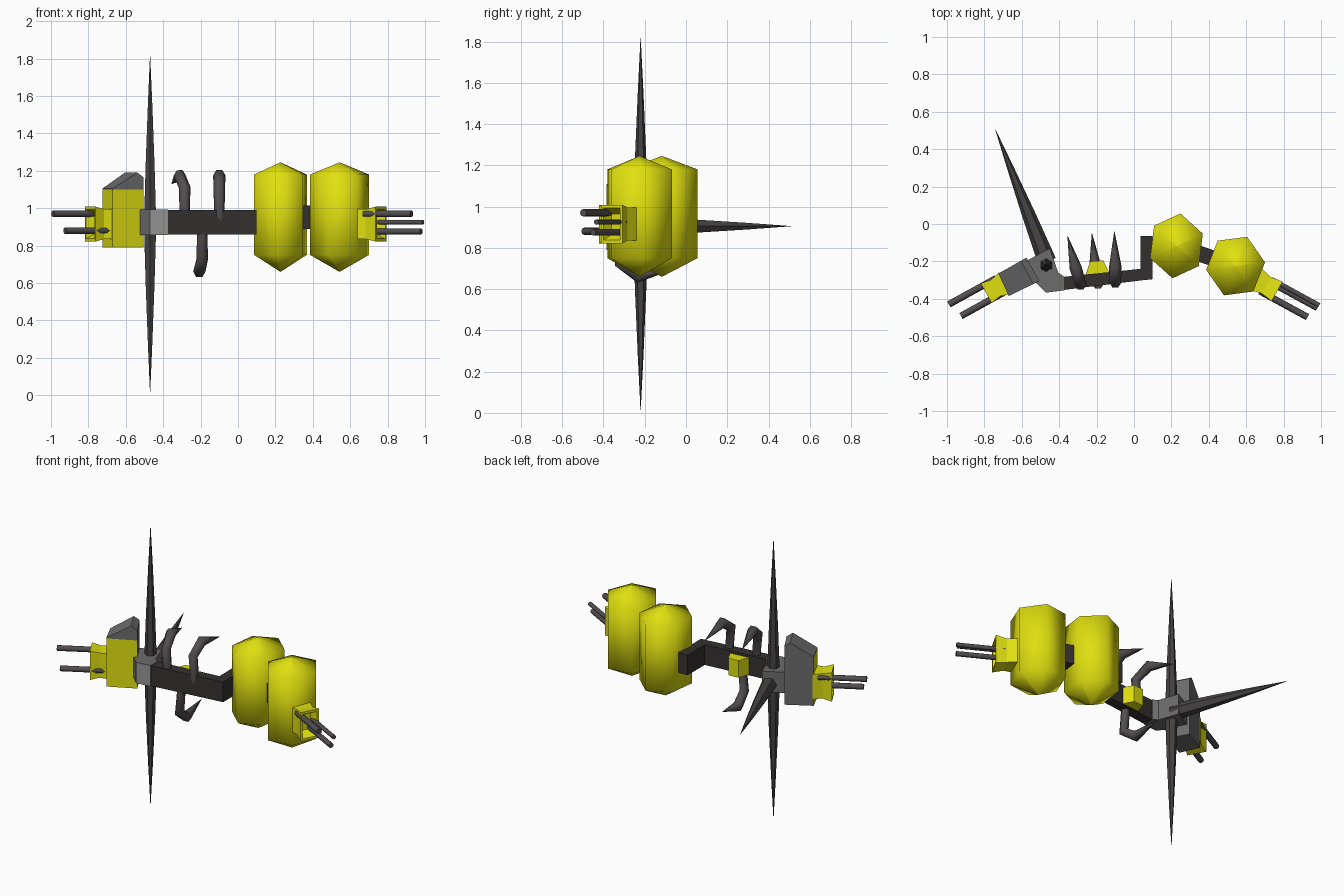
import bpy, bmesh, math
from mathutils import Vector as V

if "Cube" in bpy.data.objects:
    bpy.data.objects.remove(bpy.data.objects["Cube"])


def material(name, r, g, b):
    m = bpy.data.materials.new(name)
    m.diffuse_color = (r, g, b, 1)
    m.use_nodes = True
    m.node_tree.nodes["Principled BSDF"].inputs["Base Color"].default_value = m.diffuse_color
    return m


YELLOW = material("yellow", 0.74, 0.74, 0.005)
DARK = material("dark grey", 0.036, 0.03, 0.03)
SPIKE = material("spike grey", 0.06, 0.055, 0.055)
CLAW = material("claw grey", 0.085, 0.075, 0.078)
GREY = material("mid grey", 0.15, 0.15, 0.15)
LIGHT = material("light grey", 0.3, 0.3, 0.3)


def loft(name, rings, mat, smooth=False):
    """Skin a list of rings with equal point counts and cap both ends."""
    bm = bmesh.new()
    rows = [[bm.verts.new(p) for p in r] for r in rings]
    n = len(rows[0])
    for a, b in zip(rows, rows[1:]):
        for i in range(n):
            bm.faces.new((a[i], a[(i + 1) % n], b[(i + 1) % n], b[i]))
    bm.faces.new(rows[0][::-1])
    bm.faces.new(rows[-1])
    bmesh.ops.remove_doubles(bm, verts=bm.verts, dist=0.0002)
    bmesh.ops.recalc_face_normals(bm, faces=bm.faces)
    me = bpy.data.meshes.new(name)
    bm.to_mesh(me)
    bm.free()
    me.materials.append(mat)
    ob = bpy.data.objects.new(name, me)
    bpy.context.collection.objects.link(ob)
    if smooth:
        bpy.ops.object.select_all(action='DESELECT')
        ob.select_set(True)
        bpy.context.view_layer.objects.active = ob
        bpy.ops.object.shade_smooth_by_angle(angle=math.radians(70))
    return ob


def frame(d):
    d = V(d).normalized()
    u = d.cross(V((1, 0, 0)) if abs(d.z) > 0.9 else V((0, 0, 1))).normalized()
    return d, u, u.cross(d)


def ring(c, axis, r, n=6, phase=0.0):
    _, u, v = frame(axis)
    return [V(c) + r * (u * math.cos(phase + i * math.tau / n) +
                        v * math.sin(phase + i * math.tau / n)) for i in range(n)]


def rect(c, axis, w, h):
    _, u, v = frame(axis)
    return [V(c) + u * w * a + v * h * b for a, b in ((-1, -1), (1, -1), (1, 1), (-1, 1))]


def prism(name, pts, z0, z1, mat):
    return loft(name, [[V((x, y, z)) for x, y in pts] for z in (z0, z1)], mat)


def recolour(ob, mat, rule):
    ob.data.materials.append(mat)
    for p in ob.data.polygons:
        if rule(p.normal):
            p.material_index = 1


# Two hexagonal tanks with pointed caps
def tank(name, cx, cy, phase, sx, sy):
    prof = [(0.001, 0.66), (0.165, 0.75), (0.165, 1.18), (0.001, 1.245)]
    rings = [[V((cx + r * sx * math.cos(phase + i * math.pi / 3),
                 cy + r * sy * math.sin(phase + i * math.pi / 3), z)) for i in range(6)]
             for r, z in prof]
    loft(name, rings, YELLOW, True)


tank("inner_tank", 0.227, -0.117, math.radians(22), 0.92, 1.06)
tank("outer_tank", 0.543, -0.225, math.radians(7), 0.96, 1.03)
link = V((0.32, -0.11, 0))
loft("tank_link", [rect(V((x, -0.117 - (x - 0.227) * 0.34, 0.952)), link, 0.042, 0.062)
                   for x in (0.3, 0.48)], DARK)

# Main bar with its elbow behind the inner tank
prism("main_bar", [(-0.42, -0.358), (0.035, -0.302), (0.10, -0.295), (0.10, -0.065),
                   (0.035, -0.065), (0.035, -0.24), (-0.40, -0.285)], 0.86, 0.99, DARK)
prism("bar_pad", [(-0.26, -0.275), (-0.13, -0.265), (-0.165, -0.195), (-0.235, -0.2)],
      0.865, 0.975, YELLOW)

# Hub that carries the spikes
hub = prism("spike_hub", [(-0.58, -0.2), (-0.45, -0.13), (-0.405, -0.26), (-0.375, -0.28),
                          (-0.375, -0.355), (-0.47, -0.367), (-0.54, -0.3)], 0.858, 0.992, GREY)
recolour(hub, LIGHT, lambda n: n.y < -0.9)


# Three long spikes
def spike(name, base, tip, r):
    base, tip = V(base), V(tip)
    d = tip - base
    loft(name, [ring(base + d * t, d, r * k, 6) for t, k in
                ((0, 1), (0.35, 0.72), (0.7, 0.36), (1, 0.001))], SPIKE)


C = (-0.47, -0.22, 0.915)
spike("upper_spike", C, (-0.47, -0.22, 1.83), 0.038)
spike("lower_spike", C, (-0.47, -0.22, 0.0), 0.038)
spike("rear_spike", (-0.465, -0.2, 0.905), (-0.745, 0.515, 0.905), 0.05)

# Left block: yellow front, grey back, with a wedge on top
BLOCK = [(-0.725, -0.265), (-0.575, -0.18), (-0.505, -0.305), (-0.67, -0.385)]
block = prism("left_block", BLOCK, 0.79, 1.10, GREY)
recolour(block, YELLOW, lambda n: n.y < -0.1)
a, b, c, d = [V(p) for p in BLOCK]
loft("block_wedge", [[V((*p, 1.10)), V((*q, 1.10)), V((*q, 1.165)),
                      V((*p.lerp(q, 0.8), 1.19)), V((*p, 1.105))]
                     for p, q in ((a, b), (d, c))], GREY)


# Flared gun mounts, hollow at the outer end
def mount(name, p, q):
    p, q = V(p), V(q)
    d = q - p
    loft(name, [rect(p, d, 0.066, 0.08), rect(p.lerp(q, 0.5), d, 0.05, 0.08),
                rect(q, d, 0.06, 0.093), rect(q, d, 0.047, 0.078),
                rect(p.lerp(q, 0.6), d, 0.03, 0.05)], YELLOW)


mount("left_mount", (-0.69, -0.315, 0.915), (-0.79, -0.37, 0.915))
mount("right_mount", (0.65, -0.295, 0.915), (0.765, -0.36, 0.915))


# Gun barrels
def barrel(name, tip, direction, r):
    d = V(direction).normalized()
    loft(name, [ring(V(tip) - d * s, d, r, 8) for s in (0.29, 0)], CLAW, True)


LD, RD = (-0.87, -0.48, 0), (0.88, -0.48, 0)
barrel("left_barrel_upper", (-0.99, -0.43, 0.97), LD, 0.018)
barrel("left_barrel_lower", (-0.925, -0.492, 0.88), LD, 0.018)
barrel("right_barrel_upper", (0.928, -0.498, 0.97), RD, 0.018)
barrel("right_barrel_middle", (0.99, -0.435, 0.925), RD, 0.013)
barrel("right_barrel_lower", (0.98, -0.45, 0.875), RD, 0.016)


# Curved claws gripping over and under the bar
def claw(name, pts):
    pts = [V(p) for p in pts]
    radii = (0.027, 0.031, 0.033, 0.001)
    rings = []
    for i, p in enumerate(pts):
        t = ((p - pts[max(i - 1, 0)]).normalized() +
             (pts[min(i + 1, len(pts) - 1)] - p).normalized()).normalized()
        # keep one sideways axis so the skin does not twist
        u = V((1, 0, 0)) - t * t.x
        u.normalize()
        w = t.cross(u)
        rings.append([p + radii[i] * (u * math.cos(k * math.pi / 3) + w * math.sin(k * math.pi / 3))
                      for k in range(6)])
    loft(name, rings, CLAW, True)


claw("upper_claw_left", [(-0.285, -0.305, 0.94), (-0.285, -0.325, 1.11),
                         (-0.312, -0.235, 1.175), (-0.355, -0.065, 1.13)])
claw("upper_claw_right", [(-0.10, -0.295, 0.94), (-0.10, -0.315, 1.11),
                          (-0.10, -0.225, 1.175), (-0.105, -0.04, 1.13)])
claw("lower_claw", [(-0.19, -0.30, 0.91), (-0.192, -0.32, 0.725),
                    (-0.207, -0.23, 0.66), (-0.225, -0.05, 0.70)])
